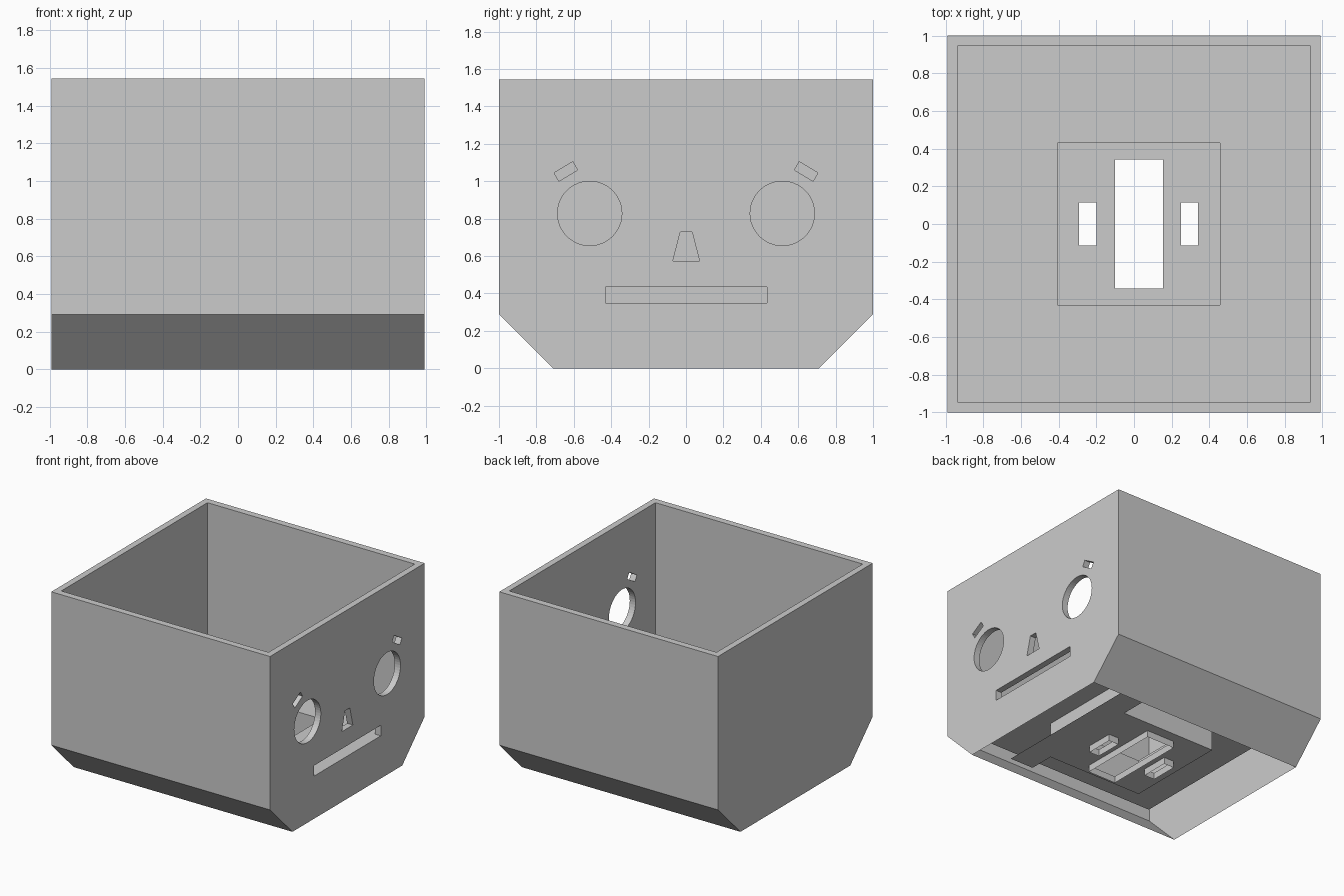
import bpy, bmesh, math
from mathutils import Vector

cube = bpy.data.objects.get("Cube")
if cube:
    bpy.data.objects.remove(cube, do_unlink=True)

grey = bpy.data.materials.new("plain grey")
grey.use_nodes = True
grey.diffuse_color = (0.6, 0.6, 0.6, 1)
grey.node_tree.nodes["Principled BSDF"].inputs["Base Color"].default_value = (0.6, 0.6, 0.6, 1)

# Main dimensions
HALF_X, HALF_Y, TOP = 0.99, 1.0, 1.545
IN_X, IN_Y = 0.938, 0.945
FLOOR, WELL_FLOOR = 0.345, 0.055
CHAMFER, FLAT_Y = 0.29, 0.71


def at_x(x):
    return lambda a, b: Vector((x, a, b))


def at_z(z):
    return lambda a, b: Vector((a, b, z))


def rect(a0, a1, b0, b1):
    return [(a0, b0), (a1, b0), (a1, b1), (a0, b1)]


def fill(bm, loops, place, normal):
    """Flat face bounded by the first loop, with the others as holes."""
    edges = []
    for loop in loops:
        vs = [bm.verts.new(place(*p)) for p in loop]
        edges += [bm.edges.new((v, vs[i - 1])) for i, v in enumerate(vs)]
    bmesh.ops.triangle_fill(bm, use_beauty=True, edges=edges, normal=normal)


def walls(bm, loop, place_a, place_b, skip=()):
    """Side walls joining one loop at two levels, leaving out skipped sides."""
    for i, p in enumerate(loop):
        q = loop[(i + 1) % len(loop)]
        if i not in skip:
            corners = (place_a(*p), place_a(*q), place_b(*q), place_b(*p))
            bm.faces.new([bm.verts.new(c) for c in corners])


def finish(bm, name):
    bmesh.ops.remove_doubles(bm, verts=bm.verts, dist=0.0005)
    bmesh.ops.recalc_face_normals(bm, faces=bm.faces)
    mesh = bpy.data.meshes.new(name)
    bm.to_mesh(mesh)
    bm.free()
    mesh.materials.append(grey)
    ob = bpy.data.objects.new(name, mesh)
    bpy.context.collection.objects.link(ob)


# Openings of the face: eyes, eyebrows, nose and mouth
face_holes = []
brow = [(0.705, 1.045), (0.605, 1.105), (0.58, 1.06), (0.68, 1.0)]
for side in (-1, 1):
    steps = [math.tau * i / 48 for i in range(48)]
    face_holes.append([(side * 0.515 + 0.172 * math.cos(t), 0.828 + 0.172 * math.sin(t)) for t in steps])
    face_holes.append([(side * y, z) for y, z in brow])
face_holes.append([(-0.07, 0.575), (0.072, 0.575), (0.032, 0.73), (-0.03, 0.73)])
face_holes.append(rect(-0.43, 0.432, FLOOR + 0.004, 0.435))

body = bmesh.new()
X, Z = Vector((1, 0, 0)), Vector((0, 0, 1))

# Outer shell with chamfered lower edges, open at the top and bottom
outline = [(-FLAT_Y, 0), (FLAT_Y, 0), (HALF_Y, CHAMFER), (HALF_Y, TOP),
           (-HALF_Y, TOP), (-HALF_Y, CHAMFER)]
walls(body, outline, at_x(-HALF_X), at_x(HALF_X), skip=(0, 3))
fill(body, [outline], at_x(-HALF_X), X)
fill(body, [outline] + face_holes, at_x(HALF_X), X)

# Inner side of the face wall and the edges of its openings
fill(body, [rect(-IN_Y, IN_Y, FLOOR, TOP)] + face_holes, at_x(IN_X), X)
for hole in face_holes:
    walls(body, hole, at_x(IN_X), at_x(HALF_X))

# Other inner walls and top rim
inside = rect(-IN_X, IN_X, -IN_Y, IN_Y)
walls(body, inside, at_z(FLOOR), at_z(TOP), skip=(1,))
fill(body, [rect(-HALF_X, HALF_X, -HALF_Y, HALF_Y), inside], at_z(TOP), Z)

# Floor with a square well and three slots through its bottom
well = rect(-0.405, 0.457, -0.43, 0.43)
slots = [rect(-0.1, 0.155, -0.343, 0.343),
         rect(-0.292, -0.2, -0.113, 0.115),
         rect(0.25, 0.34, -0.113, 0.115)]
fill(body, [inside, well], at_z(FLOOR), Z)
walls(body, well, at_z(WELL_FLOOR), at_z(FLOOR))
fill(body, [well] + slots, at_z(WELL_FLOOR), Z)
for slot in slots:
    walls(body, slot, at_z(0), at_z(WELL_FLOOR))
finish(body, "box_body")

# Thin strip under the floor beside the well
strip = bmesh.new()
fill(strip, [rect(0.457, 0.67, -0.64, 0.64)], at_z(WELL_FLOOR), -Z)
finish(strip, "underside_strip")
